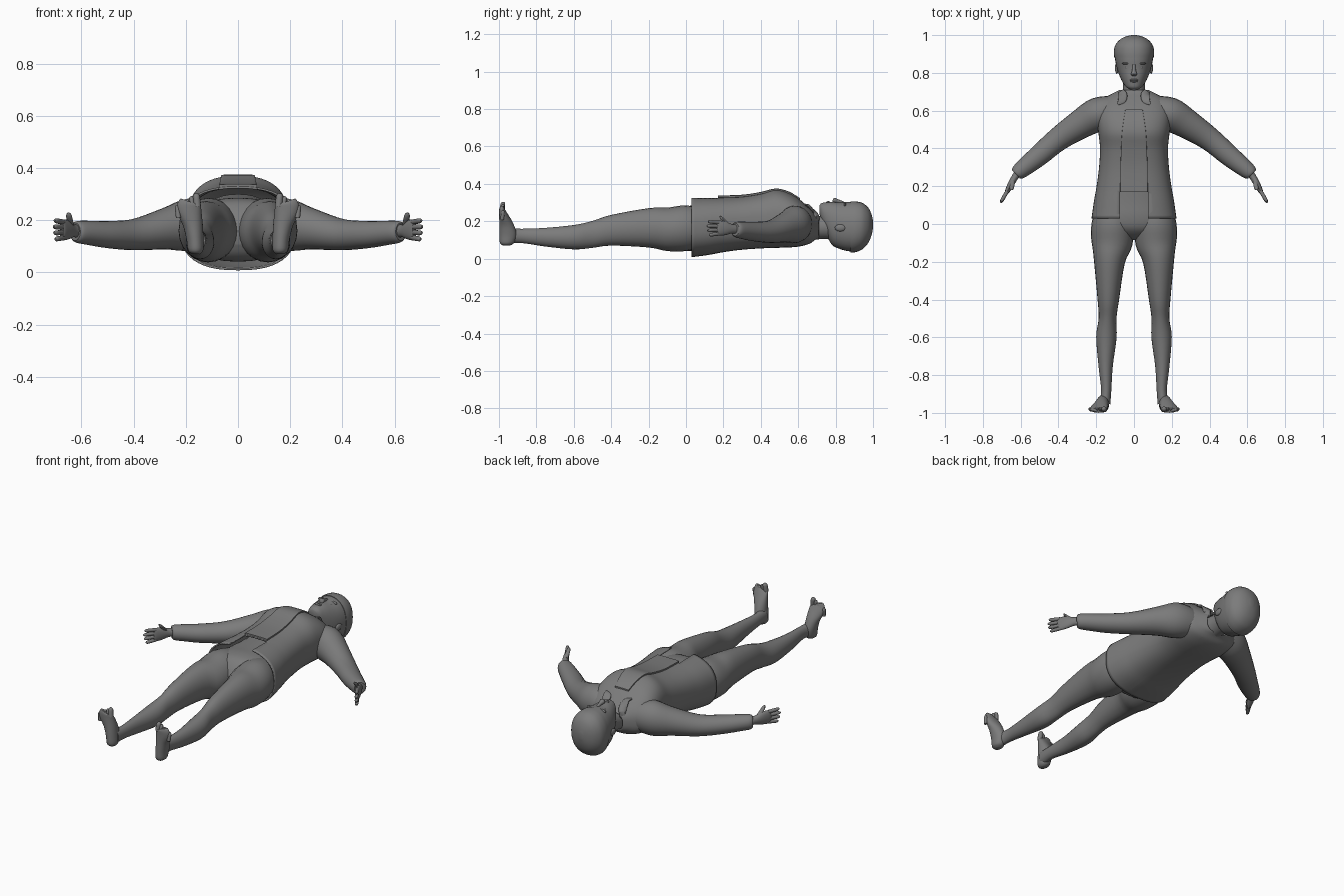
import bpy, bmesh, math
from mathutils import Vector

cube = bpy.data.objects.get("Cube")
if cube:
    bpy.data.objects.remove(cube, do_unlink=True)

grey = bpy.data.materials.new("plain grey")
grey.use_nodes = True
COLOUR = (0.2, 0.2, 0.2, 1)
grey.diffuse_color = COLOUR
grey.node_tree.nodes["Principled BSDF"].inputs["Base Color"].default_value = COLOUR
X, Y, Z = Vector((1, 0, 0)), Vector((0, 1, 0)), Vector((0, 0, 1))


def finish(name, bm, angle=40):
    """Turn a bmesh into a smooth shaded object."""
    bmesh.ops.recalc_face_normals(bm, faces=bm.faces)
    mesh = bpy.data.meshes.new(name)
    bm.to_mesh(mesh)
    bm.free()
    mesh.materials.append(grey)
    ob = bpy.data.objects.new(name, mesh)
    bpy.context.collection.objects.link(ob)
    bpy.ops.object.select_all(action='DESELECT')
    ob.select_set(True)
    bpy.context.view_layer.objects.active = ob
    bpy.ops.object.shade_smooth_by_angle(angle=math.radians(angle))
    return ob


def refine(rows, steps):
    """Smooth a list of stations with a Catmull-Rom curve."""
    out = []
    for i in range(len(rows) - 1):
        p = [rows[max(0, min(len(rows) - 1, i + k))] for k in (-1, 0, 1, 2)]
        for s in range(steps):
            t = s / steps
            out.append([b + t / 2 * (c - a + t * (2*a - 5*b + 4*c - d + t * (3*(b - c) + d - a)))
                        for a, b, c, d in zip(*p)])
    return out + [list(rows[-1])]


def loft(bm, rows, up=Z, power=2.0, sides=24, steps=4, cap=True, mirror=1):
    """Skin superellipse rings; each row is x, y, z, half width, half height."""
    rows = refine(rows, steps)
    pts = [Vector((r[0] * mirror, r[1], r[2])) for r in rows]
    rings = []
    for i, r in enumerate(rows):
        t = pts[min(i + 1, len(pts) - 1)] - pts[max(i - 1, 0)]
        t -= up * t.dot(up)
        side = t.cross(up).normalized()
        ring = []
        for k in range(sides):
            a = 2 * math.pi * k / sides
            c, s = math.cos(a), math.sin(a)
            u = math.copysign(abs(c) ** (2 / power), c) * max(r[3], 0.002)
            v = math.copysign(abs(s) ** (2 / power), s) * max(r[4], 0.002)
            ring.append(bm.verts.new(pts[i] + side * u + up * v))
        rings.append(ring)
    for a, b in zip(rings, rings[1:]):
        for k in range(sides):
            n = (k + 1) % sides
            bm.faces.new((a[k], a[n], b[n], b[k]))
    if cap:
        bm.faces.new(rings[0])
        bm.faces.new(rings[-1])


def trunk(rows):
    """Rows of y, half width, low z, high z along the body's length."""
    return [(0, y, (lo + hi) / 2, w, (hi - lo) / 2) for y, w, lo, hi in rows]


def digit(bm, start, end, r, up, mirror):
    """A finger or toe with a rounded tip."""
    a, b = Vector(start), Vector(end)
    rows = [(*a.lerp(b, t), r * k, r * k) for t, k in ((0, 1), (.5, 1), (.85, .9), (1, .35))]
    loft(bm, rows, up, sides=10, steps=2, mirror=mirror)


def ball(bm, centre, size):
    made = bmesh.ops.create_uvsphere(bm, u_segments=16, v_segments=10, radius=1)["verts"]
    bmesh.ops.scale(bm, vec=size, verts=made)
    bmesh.ops.translate(bm, vec=centre, verts=made)


# Jacket body, open at the hem and neck, with a notch cut in the lower front
bm = bmesh.new()
loft(bm, trunk([(.03, .225, .008, .33), (.12, .212, .02, .33), (.2, .198, .035, .33),
                (.3, .185, .048, .335), (.4, .18, .055, .35), (.48, .188, .058, .37),
                (.55, .195, .06, .352), (.61, .19, .066, .315), (.66, .165, .08, .27),
                (.69, .115, .1, .24), (.71, .075, .11, .225)]),
     power=2.5, sides=48, cap=False)
for co, no in (((.075, 0, 0), X), ((-.075, 0, 0), X), ((0, .17, 0), Y)):
    bmesh.ops.bisect_plane(bm, geom=bm.verts[:] + bm.edges[:] + bm.faces[:],
                           plane_co=co, plane_no=no)
notch = [f for f in bm.faces if f.calc_center_median().z > .17
         and f.calc_center_median().y < .17 and abs(f.calc_center_median().x) < .075]
bmesh.ops.delete(bm, geom=notch, context='FACES')
jacket = finish("jacket_body", bm)
shell = jacket.modifiers.new("thickness", 'SOLIDIFY')
shell.thickness = .008
shell.offset = -1

# Raised front strip of the jacket
bm = bmesh.new()
loft(bm, [(0, y, z, w, .007) for y, w, z in
          ((.17, .073, .331), (.3, .072, .335), (.4, .068, .35), (.48, .064, .368),
           (.55, .055, .352), (.61, .045, .316))], power=6)
finish("jacket_front_strip", bm)

# Collar flaps
bm = bmesh.new()
for m in (1, -1):
    loft(bm, [(.07, .705, .215, .015, .02), (.06, .685, .25, .024, .012),
              (.065, .655, .28, .022, .008), (.085, .635, .29, .006, .004)],
         power=3, sides=16, mirror=m)
finish("collar", bm)

# Sleeves
bm = bmesh.new()
for m in (1, -1):
    loft(bm, [(.09, .605, .185, .075, .08), (.19, .58, .183, .09, .1),
              (.28, .53, .168, .078, .08), (.4, .45, .145, .063, .06),
              (.5, .365, .145, .056, .052), (.58, .3, .152, .047, .046),
              (.615, .272, .155, .04, .042), (.625, .263, .156, .03, .034)], mirror=m)
finish("sleeves", bm)

# Hands: upright palms, four fingers and a raised thumb
bm = bmesh.new()
for m in (1, -1):
    loft(bm, [(.61, .275, .157, .021, .026), (.632, .245, .16, .018, .025),
              (.652, .21, .163, .017, .037), (.67, .175, .163, .013, .04),
              (.676, .163, .163, .008, .036)], sides=20, mirror=m)
    for i, reach in enumerate((.85, 1, 1.05, .95)):
        z = .133 + i * .02
        digit(bm, (.67, .175, z), (.67 + .035 * reach, .175 - .06 * reach, z - .006 + i * .004),
              .01, Z, m)
    digit(bm, (.64, .228, .18), (.65, .18, .225), .012, Z, m)
finish("hands", bm)

# Hips, inside the jacket
bm = bmesh.new()
loft(bm, trunk([(.4, .14, .09, .3), (.25, .16, .07, .29), (.12, .185, .05, .285),
                (.04, .2, .042, .285), (-.02, .185, .045, .272), (-.06, .12, .07, .235),
                (-.085, .05, .11, .19)]), power=2.3, sides=32)
finish("hips", bm)

# Legs
bm = bmesh.new()
for m in (1, -1):
    loft(bm, [(.1, .1, .165, .09, .1), (.112, 0, .163, .112, .122), (.117, -.1, .157, .109, .116),
              (.13, -.2, .165, .082, .105), (.136, -.4, .152, .057, .082),
              (.14, -.5, .13, .047, .072), (.146, -.6, .115, .054, .065),
              (.15, -.75, .115, .038, .05), (.147, -.88, .122, .027, .038),
              (.155, -.95, .122, .03, .042)], mirror=m)
finish("legs", bm)

# Feet with toes pointing upward
bm = bmesh.new()
for m in (1, -1):
    loft(bm, [(.162, -.96, .07, .014, .018), (.162, -.957, .085, .029, .038),
              (.165, -.952, .13, .033, .046), (.173, -.96, .185, .038, .038),
              (.186, -.975, .235, .046, .024), (.189, -.983, .262, .043, .016),
              (.187, -.984, .272, .033, .011)], up=Y, mirror=m)
    for i in range(5):
        x, tip = .158 + .018 * i, .303 - .011 * i
        digit(bm, (x - .002, -.983, tip - .05), (x + .003, -.978, tip),
              .014 if i == 0 else .01, Y, m)
finish("feet", bm)

# Neck
bm = bmesh.new()
loft(bm, [(0, .62, .165, .07, .075), (0, .7, .165, .06, .062), (0, .76, .17, .058, .065),
          (0, .82, .17, .06, .07)])
finish("neck", bm)

# Head
bm = bmesh.new()
loft(bm, trunk([(.713, .022, .24, .285), (.725, .042, .2, .297), (.75, .06, .13, .302),
                (.78, .075, .075, .304), (.82, .089, .053, .301), (.87, .1, .04, .304),
                (.92, .103, .042, .3), (.96, .088, .068, .285), (.985, .058, .105, .255),
                (.998, .015, .16, .205)]), power=2.2, sides=32)
finish("head", bm)

# Smooth cap of hair over the skull
bm = bmesh.new()
loft(bm, trunk([(.88, .104, .032, .307), (.91, .107, .036, .306), (.945, .1, .052, .297),
                (.975, .076, .085, .272), (.992, .045, .125, .237), (1, .012, .165, .2)]),
     power=2.2, sides=32)
finish("hair", bm)

# Face: nose, brows, lips and ears
bm = bmesh.new()
loft(bm, [(0, .845, .297, .008, .008), (0, .815, .306, .01, .011),
          (0, .793, .312, .016, .014), (0, .784, .303, .01, .008)], sides=16)
ball(bm, (0, .763, .302), (.022, .005, .007))
ball(bm, (0, .755, .301), (.019, .005, .007))
for m in (1, -1):
    ball(bm, (.037 * m, .85, .287), (.026, .007, .012))
    ball(bm, (.034 * m, .828, .284), (.014, .008, .009))
    ball(bm, (.091 * m, .825, .165), (.01, .03, .019))
finish("face_features", bm)
